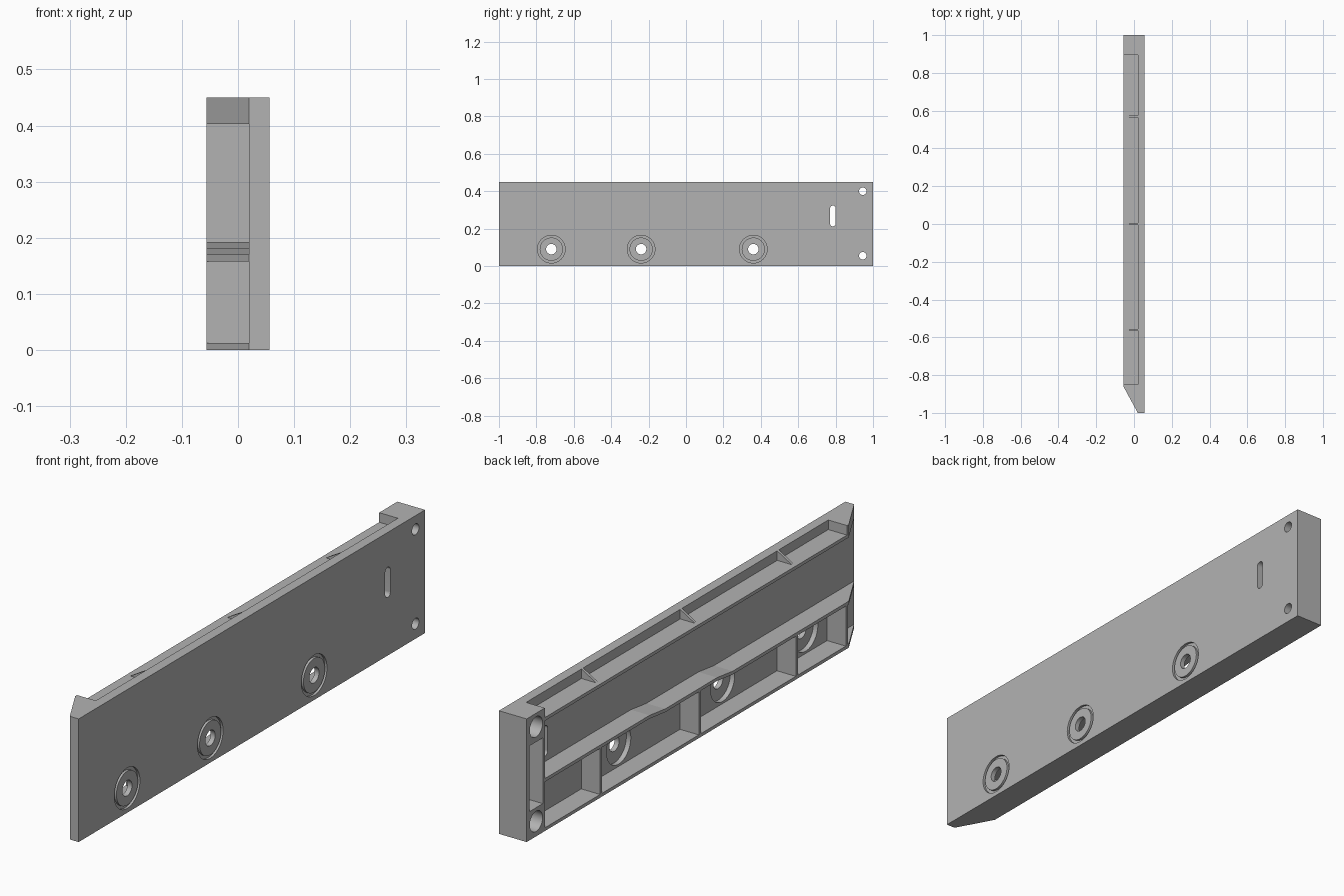
import bpy, bmesh, math
from mathutils import Matrix, Vector

cube = bpy.data.objects.get("Cube")
if cube:
    bpy.data.objects.remove(cube, do_unlink=True)

grey = bpy.data.materials.new("plain grey")
grey.use_nodes = True
grey.diffuse_color = (0.45, 0.45, 0.45, 1)
grey.node_tree.nodes["Principled BSDF"].inputs["Base Color"].default_value = (0.45, 0.45, 0.45, 1)

OUT, INNER, BACK = 0.056, 0.02, -0.056   # outer face, inner face, rib edge
HEIGHT, WALL = 0.45, 0.012
TAPER, END_WALL, BLOCK = -0.86, -0.85, 0.895
RIBS = (0.57, 0.0, -0.56)


def finish(name, bm):
    bmesh.ops.recalc_face_normals(bm, faces=bm.faces)
    mesh = bpy.data.meshes.new(name)
    bm.to_mesh(mesh)
    bm.free()
    mesh.materials.append(grey)
    obj = bpy.data.objects.new(name, mesh)
    bpy.context.collection.objects.link(obj)
    return obj


def prism(name, points, shift):
    """Extrude a flat outline of 3D points along a vector."""
    bm = bmesh.new()
    face = bm.faces.new([bm.verts.new(p) for p in points])
    new = bmesh.ops.extrude_face_region(bm, geom=[face])["geom"]
    bmesh.ops.translate(bm, vec=Vector(shift),
                        verts=[v for v in new if isinstance(v, bmesh.types.BMVert)])
    return finish(name, bm)


def box(name, x0, x1, y0, y1, z0, z1):
    return prism(name, [(x0, y0, z0), (x1, y0, z0), (x1, y1, z0), (x0, y1, z0)], (0, 0, z1 - z0))


def rod(name, x0, x1, y, z, r, r_end=None):
    """Round solid along x; r at x0, r_end at x1."""
    bm = bmesh.new()
    place = Matrix.Translation(((x0 + x1) / 2, y, z)) @ Matrix.Rotation(math.pi / 2, 4, 'Y')
    bmesh.ops.create_cone(bm, cap_ends=True, segments=48, radius1=r,
                          radius2=r_end or r, depth=x1 - x0, matrix=place)
    return finish(name, bm)


def combine(target, tool, operation='DIFFERENCE'):
    mod = target.modifiers.new(operation.title(), 'BOOLEAN')
    mod.operation = operation
    mod.solver = 'EXACT'
    mod.object = tool
    bpy.context.view_layer.update()
    graph = bpy.context.evaluated_depsgraph_get()
    mesh = bpy.data.meshes.new_from_object(target.evaluated_get(graph))
    target.modifiers.clear()
    target.data = mesh
    bpy.data.objects.remove(tool, do_unlink=True)


# Face plate with ringed wheel holes, a slot and screw holes
plate = box("face_plate", INNER, OUT, -1, 1, 0, HEIGHT)
for y in (-0.72, -0.24, 0.36):
    z = 0.09
    groove = rod("groove", OUT - 0.009, OUT + 0.01, y, z, 0.074)
    combine(groove, rod("groove_core", OUT - 0.02, OUT + 0.02, y, z, 0.062))
    combine(plate, groove)
    combine(plate, rod("inner_recess", INNER - 0.02, INNER + 0.018, y, z, 0.07))
    combine(plate, rod("wheel_hole", -0.1, 0.1, y, z, 0.028))

slot = box("slot", -0.01, 0.1, 0.77, 0.8, 0.227, 0.308)
for z in (0.227, 0.308):
    combine(slot, rod("slot_end", -0.01, 0.1, 0.785, z, 0.015), 'UNION')
combine(plate, slot)

# End block with counterbores and a central pocket
block = box("end_block", BACK, INNER, BLOCK, 1, 0, HEIGHT)
for z in (0.4, 0.055):
    combine(plate, rod("screw_hole", -0.1, 0.1, 0.945, z, 0.02))
    combine(block, rod("counterbore", -0.1, 0.1, 0.945, z, 0.037))
combine(block, box("pocket", -0.1, 0.1, BLOCK + 0.012, 0.985, 0.105, 0.345))


# Long rails with tapered front tips
def rail(name, y_end, z0, z1):
    return prism(name, [(INNER, -1, z0), (INNER, y_end, z0), (BACK, y_end, z0), (BACK, TAPER, z0)],
                 (0, 0, z1 - z0))


SHELF = 0.403
rail("bottom_rail", BLOCK, 0, WALL)
rail("top_tip", END_WALL, SHELF, HEIGHT)
box("top_shelf", BACK, INNER, END_WALL, BLOCK, SHELF, SHELF + WALL)

# Middle rail steps down twice towards the front
steps = [(BLOCK, 0.18), (0.29, 0.18), (0.2, 0.169), (-0.1, 0.169), (-0.19, 0.158), (-1, 0.158)]
profile = [(BACK, y, z) for y, z in steps] + [(BACK, y, z + WALL) for y, z in reversed(steps)]
middle = prism("middle_rail", profile, (INNER - BACK, 0, 0))
combine(middle, prism("tip_cut", [(INNER, -1, 0), (BACK, TAPER, 0), (-0.2, TAPER, 0), (-0.2, -1.1, 0),
                                  (INNER, -1.1, 0)], (0, 0, HEIGHT)))

# Cross walls below the middle rail and gussets above the shelf
for i, (y, top) in enumerate(zip(RIBS, (0.183, 0.172, 0.161))):
    box(f"cross_wall_{i + 1}", BACK, INNER, y - WALL / 2, y + WALL / 2, WALL, top)
    prism(f"gusset_{i + 1}", [(INNER, y - 0.005, HEIGHT), (INNER, y - 0.005, SHELF + WALL),
                              (-0.04, y - 0.005, SHELF + WALL)], (0, 0.01, 0))
box("front_cross_wall", BACK, INNER, END_WALL - 0.005, END_WALL + 0.007, WALL, 0.16)

# Smooth the round holes, keep edges sharp
bpy.ops.object.select_all(action='DESELECT')
for obj in (plate, block):
    obj.select_set(True)
bpy.context.view_layer.objects.active = plate
bpy.ops.object.shade_smooth_by_angle(angle=math.radians(30))
